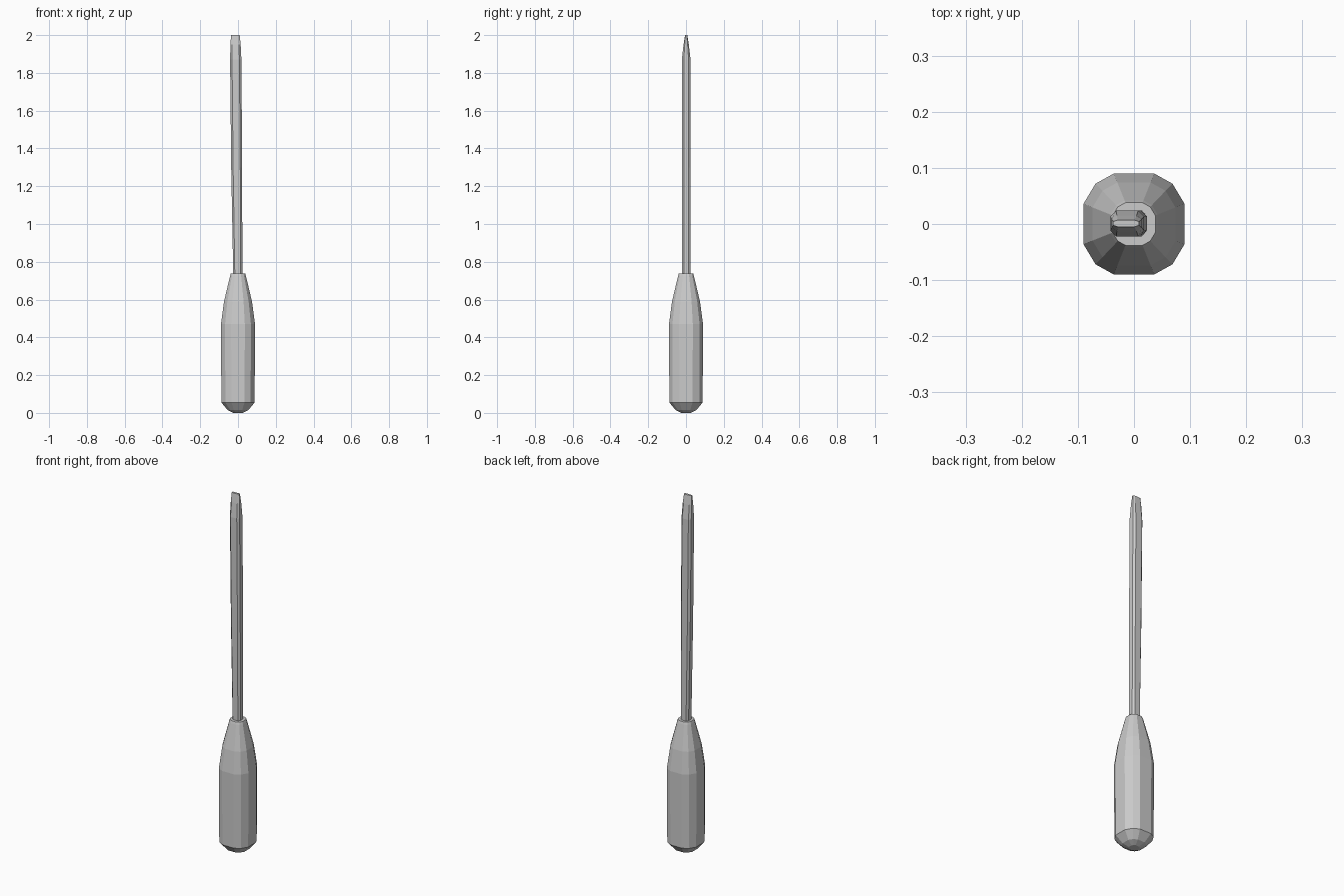
import bpy, bmesh

cube = bpy.data.objects.get("Cube")
if cube:
    bpy.data.objects.remove(cube, do_unlink=True)

grey = bpy.data.materials.new("plain_grey")
grey.use_nodes = True
colour = (0.6, 0.6, 0.6, 1)
grey.diffuse_color = colour
grey.node_tree.nodes["Principled BSDF"].inputs["Base Color"].default_value = colour


def mirrored_outline(quadrant):
    """Repeat a first-quadrant outline around all four quadrants."""
    left = [(-x, y) for x, y in reversed(quadrant)]
    upper = quadrant + left
    return upper + [(-x, -y) for x, y in upper]


def loft(name, outline, rings):
    """Join scaled outlines; each ring is (z, x centre, y centre, x half, y half)."""
    bm = bmesh.new()
    loops = [[bm.verts.new((cx + x * hx, cy + y * hy, z)) for x, y in outline]
             for z, cx, cy, hx, hy in rings]
    n = len(outline)
    for low, high in zip(loops, loops[1:]):
        for i in range(n):
            j = (i + 1) % n
            bm.faces.new((low[i], low[j], high[j], high[i]))
    bm.faces.new(loops[0][::-1])
    bm.faces.new(loops[-1])
    bmesh.ops.recalc_face_normals(bm, faces=bm.faces)
    mesh = bpy.data.meshes.new(name)
    bm.to_mesh(mesh)
    bm.free()
    mesh.materials.append(grey)
    obj = bpy.data.objects.new(name, mesh)
    bpy.context.collection.objects.link(obj)
    return obj


# Faceted grip: rounded butt, straight body and tapered neck
grip_outline = mirrored_outline([(1, 0.4), (0.76, 0.8), (0.4, 1)])
grip_profile = [(0, 0.025), (0.015, 0.055), (0.055, 0.088), (0.47, 0.09),
                (0.59, 0.074), (0.725, 0.042), (0.738, 0.038)]
loft("handle", grip_outline, [(z, 0, 0, r, r) for z, r in grip_profile])

# Slim shaft leaning slightly sideways, pinched to a flat blade
shaft_outline = mirrored_outline([(1, 0.55), (0.65, 1)])
loft("shaft", shaft_outline, [
    (0.72, -0.001, 0.001, 0.024, 0.023),
    (1.3, -0.007, 0.001, 0.029, 0.023),
    (1.87, -0.012, 0.001, 0.03, 0.023),
    (1.95, -0.013, 0.001, 0.027, 0.014),
    (2.0, -0.014, 0.001, 0.023, 0.006),
])
